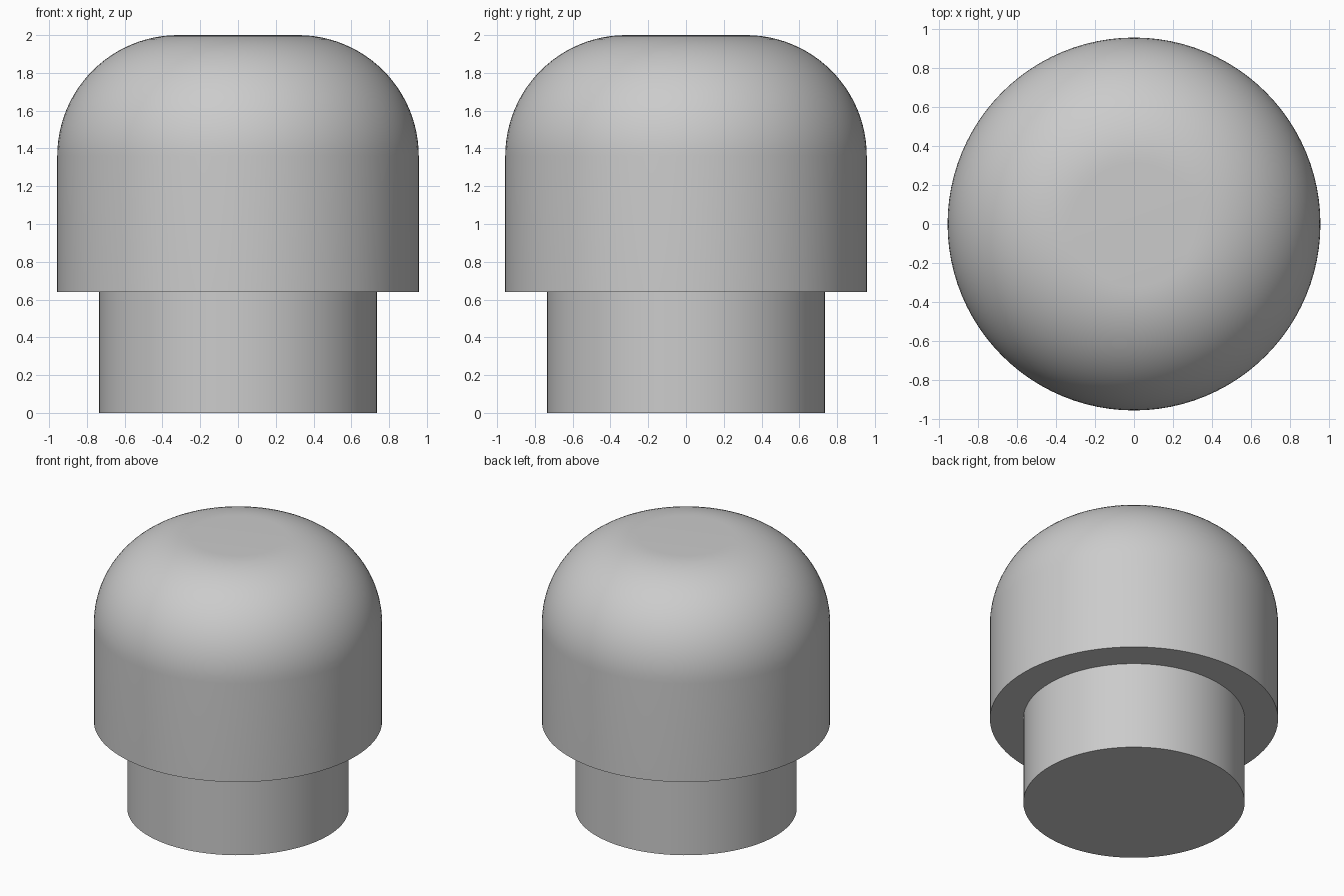
import bpy, bmesh
from math import sin, cos, pi

cube = bpy.data.objects.get("Cube")
if cube:
    bpy.data.objects.remove(cube, do_unlink=True)

SEGMENTS = 96
STEM_RADIUS, STEM_HEIGHT = 0.735, 0.64
CAP_RADIUS, TOP, FILLET = 0.957, 2.0, 0.64

# Plain grey material
grey = bpy.data.materials.new("light_grey")
grey.use_nodes = True
colour = (0.6, 0.6, 0.6, 1)
grey.diffuse_color = colour
grey.node_tree.nodes["Principled BSDF"].inputs["Base Color"].default_value = colour


def lathe(name, profile):
    """Turn a profile of (radius, height) points into a closed solid about z."""
    bm = bmesh.new()
    rings = []
    for radius, height in profile:
        rings.append([bm.verts.new((radius * cos(2 * pi * i / SEGMENTS),
                                    radius * sin(2 * pi * i / SEGMENTS), height))
                      for i in range(SEGMENTS)])
    for low, high in zip(rings, rings[1:]):
        for i in range(SEGMENTS):
            j = (i + 1) % SEGMENTS
            bm.faces.new((low[i], low[j], high[j], high[i]))
    bm.faces.new(rings[0][::-1])
    bm.faces.new(rings[-1])
    bmesh.ops.recalc_face_normals(bm, faces=bm.faces)
    mesh = bpy.data.meshes.new(name)
    bm.to_mesh(mesh)
    bm.free()
    mesh.materials.append(grey)
    obj = bpy.data.objects.new(name, mesh)
    bpy.context.collection.objects.link(obj)
    bpy.ops.object.select_all(action="DESELECT")
    obj.select_set(True)
    bpy.context.view_layer.objects.active = obj
    bpy.ops.object.shade_smooth_by_angle(angle=pi / 6)
    return obj


# Stem and straight cap wall, then the large rounded shoulder up to the flat top
profile = [(STEM_RADIUS, 0), (STEM_RADIUS, STEM_HEIGHT), (CAP_RADIUS, STEM_HEIGHT)]
STEPS = 24
for k in range(STEPS + 1):
    a = pi / 2 * k / STEPS
    profile.append((CAP_RADIUS - FILLET * (1 - cos(a)), TOP - FILLET * (1 - sin(a))))
lathe("domed_cap_with_stem", profile)
